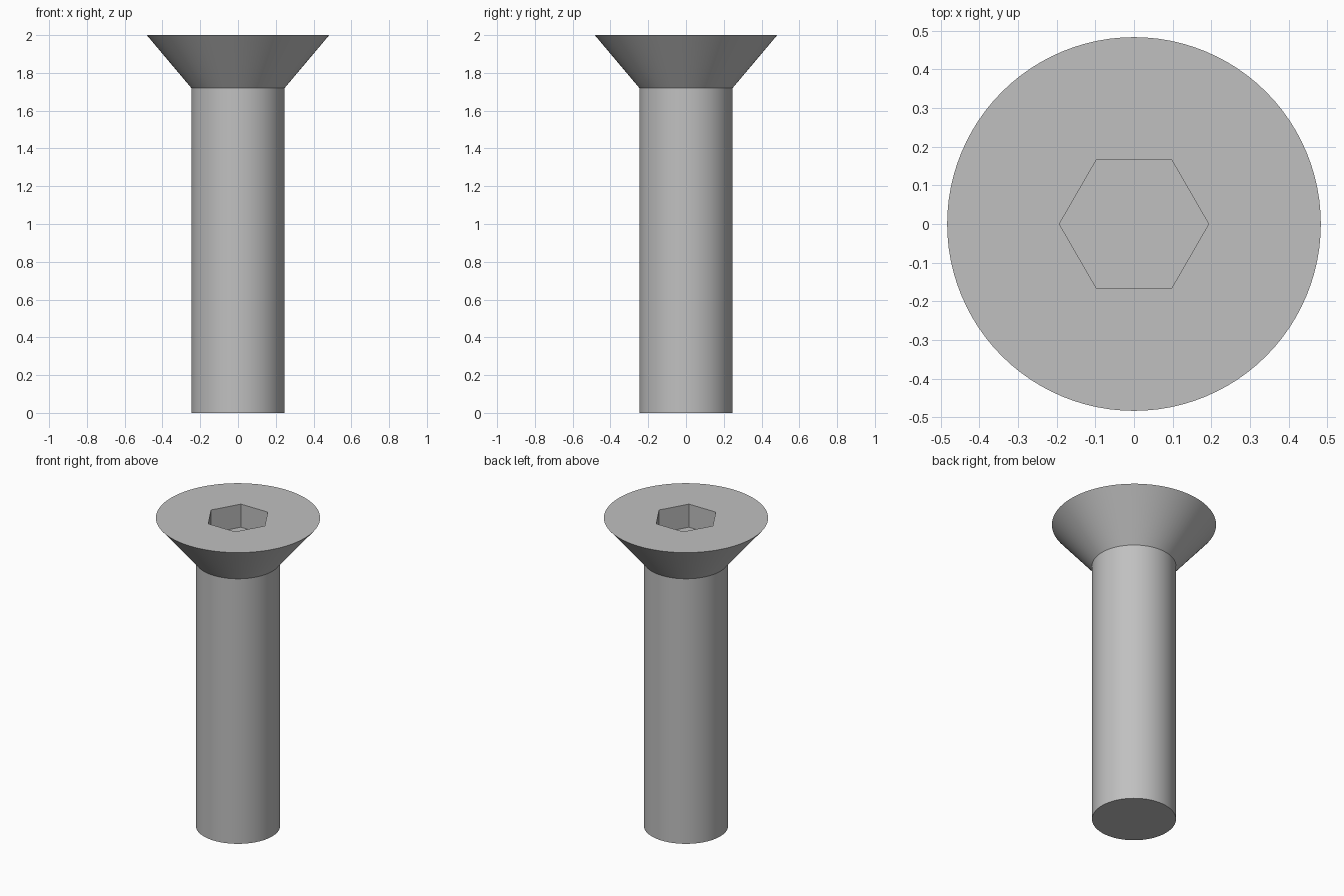
import bpy, bmesh
from math import cos, sin, tau, radians

cube = bpy.data.objects.get("Cube")
if cube:
    bpy.data.objects.remove(cube, do_unlink=True)

SEGMENTS = 96
SHANK_R, HEAD_R, SOCKET_R = 0.247, 0.483, 0.193
NECK_Z, TOP_Z, SOCKET_Z = 1.72, 2.0, 1.85

steel = bpy.data.materials.new("steel_grey")
steel.use_nodes = True
colour = (0.53, 0.53, 0.53, 1)
steel.diffuse_color = colour
steel.node_tree.nodes["Principled BSDF"].inputs["Base Color"].default_value = colour


def ring(bm, radius, z, count):
    return [bm.verts.new((radius * cos(tau * i / count), radius * sin(tau * i / count), z))
            for i in range(count)]


def wall(bm, low, high):
    n = len(low)
    for i in range(n):
        j = (i + 1) % n
        bm.faces.new((low[i], low[j], high[j], high[i]))


def finish(bm, name):
    mesh = bpy.data.meshes.new(name)
    bm.to_mesh(mesh)
    bm.free()
    obj = bpy.data.objects.new(name, mesh)
    bpy.context.collection.objects.link(obj)
    mesh.materials.append(steel)
    bpy.ops.object.select_all(action='DESELECT')
    obj.select_set(True)
    bpy.context.view_layer.objects.active = obj
    bpy.ops.object.shade_smooth_by_angle(angle=radians(30))


# Plain shank, closed at the tip and open where it joins the head
bm = bmesh.new()
tip = ring(bm, SHANK_R, 0, SEGMENTS)
wall(bm, tip, ring(bm, SHANK_R, NECK_Z, SEGMENTS))
bm.faces.new(tip[::-1])
finish(bm, "shank")

# Countersunk head
bm = bmesh.new()
rim = ring(bm, HEAD_R, TOP_Z, SEGMENTS)
wall(bm, ring(bm, SHANK_R, NECK_Z, SEGMENTS), rim)

# Flat top around the hexagonal opening, one sector per side
opening = ring(bm, SOCKET_R, TOP_Z, 6)
step = SEGMENTS // 6
for i in range(6):
    arc = [rim[(i * step + k) % SEGMENTS] for k in range(step + 1)]
    bm.faces.new(arc + [opening[(i + 1) % 6], opening[i]])

# Hexagonal socket walls and floor
floor = ring(bm, SOCKET_R, SOCKET_Z, 6)
wall(bm, opening, floor)
bm.faces.new(floor)
finish(bm, "countersunk_head")
